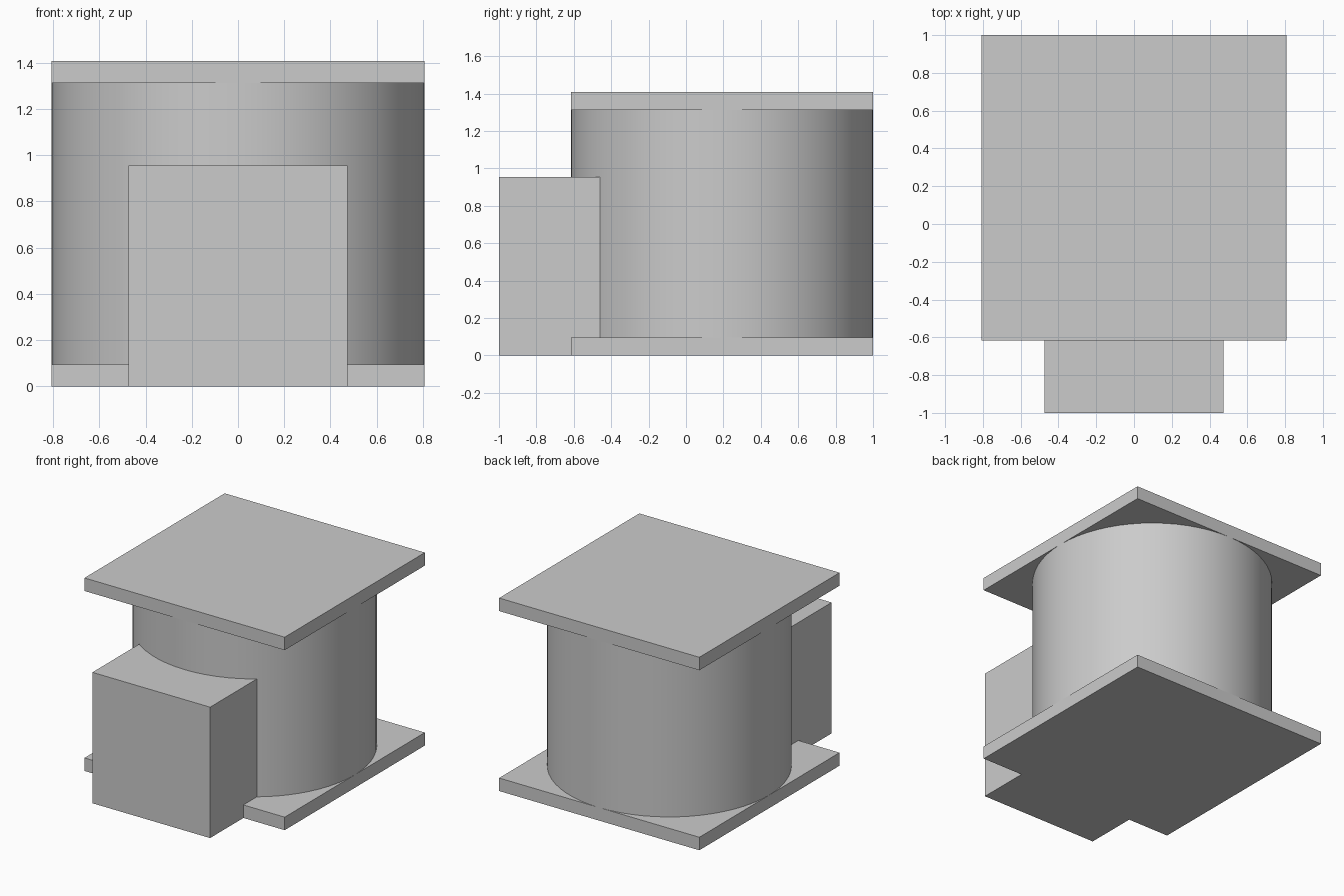
import bpy
import bmesh
from math import radians

if "Cube" in bpy.data.objects:
    bpy.data.objects.remove(bpy.data.objects["Cube"])

HALF = 0.808      # half width of the plates and radius of the drum
MID_Y = 0.192     # centre of the plates and drum
PLATE = 0.095     # plate thickness
TOP = 1.408

grey = bpy.data.materials.new("plain grey")
grey.use_nodes = True
colour = (0.6, 0.6, 0.6, 1)
grey.diffuse_color = colour
grey.node_tree.nodes["Principled BSDF"].inputs["Base Color"].default_value = colour


def add_plate(name, z):
    bpy.ops.mesh.primitive_cube_add(size=1, location=(0, MID_Y, z + PLATE / 2))
    plate = bpy.context.object
    plate.name = name
    plate.scale = (2 * HALF, 2 * HALF, PLATE)
    plate.data.materials.append(grey)


# Square plates below and above the drum
add_plate("base_plate", 0)
add_plate("top_plate", TOP - PLATE)

# Round drum between the plates
bpy.ops.mesh.primitive_cylinder_add(vertices=64, radius=HALF, depth=TOP - 2 * PLATE,
                                    location=(0, MID_Y, TOP / 2))
drum = bpy.context.object
drum.name = "drum"
drum.data.materials.append(grey)
bpy.ops.object.shade_smooth_by_angle(angle=radians(30))

# Front block: side profile notched over the base plate, extruded across
edge = MID_Y - HALF
profile = [(-1, 0), (edge, 0), (edge, PLATE), (-0.45, PLATE), (-0.45, 0.955), (-1, 0.955)]
width = 0.95
bm = bmesh.new()
side = bm.faces.new([bm.verts.new((-width / 2, y, z)) for y, z in profile])
grown = bmesh.ops.extrude_face_region(bm, geom=[side])
moved = [v for v in grown["geom"] if isinstance(v, bmesh.types.BMVert)]
bmesh.ops.translate(bm, verts=moved, vec=(width, 0, 0))
bmesh.ops.recalc_face_normals(bm, faces=bm.faces)
mesh = bpy.data.meshes.new("front_block")
bm.to_mesh(mesh)
bm.free()
mesh.materials.append(grey)
block = bpy.data.objects.new("front_block", mesh)
bpy.context.collection.objects.link(block)
